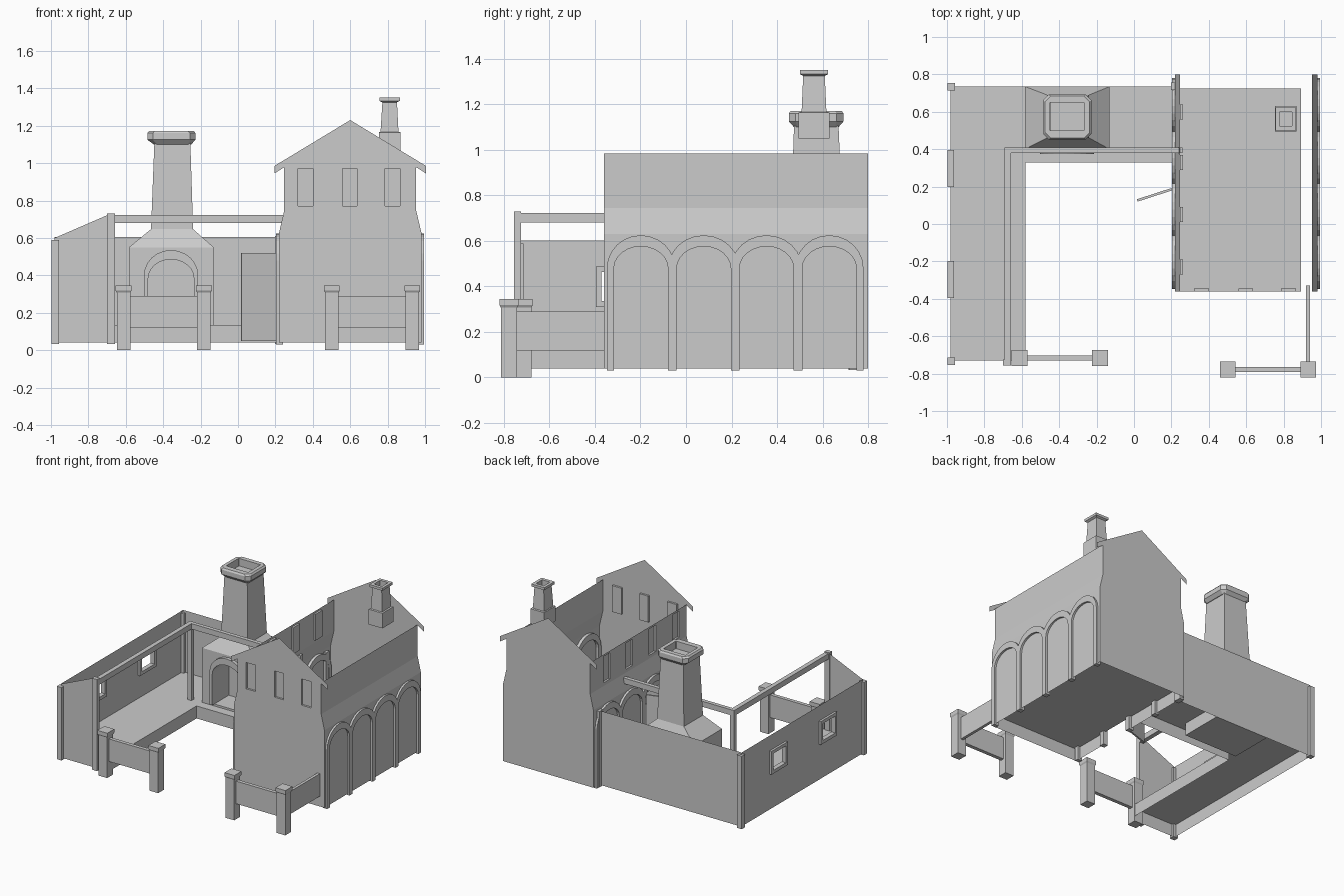
import bpy, bmesh, math
from mathutils import Vector

if "Cube" in bpy.data.objects:
    bpy.data.objects.remove(bpy.data.objects["Cube"])


def finish(bm, name, closed=True):
    if closed:
        bmesh.ops.recalc_face_normals(bm, faces=bm.faces)
    me = bpy.data.meshes.new(name)
    bm.to_mesh(me)
    bm.free()
    ob = bpy.data.objects.new(name, me)
    bpy.context.collection.objects.link(ob)
    return ob


def box(name, x0, x1, y0, y1, z0, z1):
    return loft(name, [(x0, x1, y0, y1, z0, 0), (x0, x1, y0, y1, z1, 0)])


def poly(name, pts):
    bm = bmesh.new()
    bm.faces.new([bm.verts.new(p) for p in pts])
    return finish(bm, name, False)


def loft(name, rings):
    """Stack of rectangles (x0, x1, y0, y1, z, corner chamfer)."""
    bm = bmesh.new()
    loops = []
    for x0, x1, y0, y1, z, c in rings:
        if c:
            p = [(x0 + c, y0), (x1 - c, y0), (x1, y0 + c), (x1, y1 - c),
                 (x1 - c, y1), (x0 + c, y1), (x0, y1 - c), (x0, y0 + c)]
        else:
            p = [(x0, y0), (x1, y0), (x1, y1), (x0, y1)]
        loops.append([bm.verts.new((x, y, z)) for x, y in p])
    for a, b in zip(loops, loops[1:]):
        n = len(a)
        for i in range(n):
            bm.faces.new((a[i], a[(i + 1) % n], b[(i + 1) % n], b[i]))
    bm.faces.new(loops[0])
    bm.faces.new(loops[-1])
    return finish(bm, name)


def panel(name, us, vs, f, holes, push=None):
    """Thin wall of cells; hole cells are left open or become recessed pockets."""
    bm = bmesh.new()
    for i in range(len(us) - 1):
        for j in range(len(vs) - 1):
            q = [f(us[i], vs[j]), f(us[i + 1], vs[j]), f(us[i + 1], vs[j + 1]), f(us[i], vs[j + 1])]
            if (i, j) not in holes:
                bm.faces.new([bm.verts.new(p) for p in q])
            elif push:
                a = [bm.verts.new(p) for p in q]
                b = [bm.verts.new(Vector(p) + Vector(push)) for p in q]
                bm.faces.new(b)
                for k in range(4):
                    bm.faces.new((a[k], a[(k + 1) % 4], b[(k + 1) % 4], b[k]))
    bmesh.ops.remove_doubles(bm, verts=bm.verts, dist=1e-5)
    return finish(bm, name)


def arch_line(c, a, b, spring, base, n=12):
    return ([(c - a, base)] +
            [(c - a * math.cos(math.pi * t / n), spring + b * math.sin(math.pi * t / n)) for t in range(n + 1)] +
            [(c + a, base)])


def extrude(bm, faces, vec):
    g = bmesh.ops.extrude_face_region(bm, geom=faces)
    bmesh.ops.translate(bm, vec=vec, verts=[v for v in g['geom'] if isinstance(v, bmesh.types.BMVert)])


def arch(name, outer, inner, f, vec):
    bm = bmesh.new()
    o = [bm.verts.new(f(*p)) for p in outer]
    i = [bm.verts.new(f(*p)) for p in inner]
    faces = [bm.faces.new((o[k], o[k + 1], i[k + 1], i[k])) for k in range(len(o) - 1)]
    extrude(bm, faces, vec)
    return finish(bm, name)


# --- house walls: wide foot, narrower upper storey ---
HX, F, B = 0.6, -0.36, 0.8


def half(z):
    return 0.38 if z <= 0.63 else 0.353


levels = [0.04, 0.52, 0.63, 0.745, 0.77, 0.97, 0.985]
for name, y in (("front", F), ("back", B)):
    def fx(u, v, y=y):
        return (max(HX - half(v), min(HX + half(v), u)), y, v)
    panel(name + "_wall", [0.2, 0.32, 0.4, 0.56, 0.635, 0.785, 0.865, 1.0], levels, fx,
          {(1, 4), (3, 4), (5, 4)} if y == F else set(), (0, 0.015, 0))
    poly(name + "_gable", [(HX - .353, y, .985), (HX + .353, y, .985), (HX, y, 1.2)])
    for s in (-1, 1):
        poly(name + "_rake", [(HX, y, 1.2), (HX, y, 1.23), (HX + s * .405, y, .985), (HX + s * .405, y, .945)])

# left wall has four recessed windows and a doorway
panel("left_wall", [F, -.27, -.19, -.045, .01, .09, .2, .29, .37, .56, .64, B], levels,
      lambda u, v: (HX - half(v), u, v), {(1, 4), (4, 4), (7, 4), (9, 4)}, (0.015, 0, 0))
lw = bpy.data.objects["left_wall"]
bm = bmesh.new()
bm.from_mesh(lw.data)
door = [f for f in bm.faces if -.045 < f.calc_center_median().y < .2 and f.calc_center_median().z < .5]
bmesh.ops.delete(bm, geom=door, context='FACES')
bm.to_mesh(lw.data)
bm.free()
panel("right_wall", [F, B], [0.04, 0.63, 0.745, 0.985], lambda u, v: (HX + half(v), u, v), set())
poly("house_floor", [(.22, F, .135), (.893, F, .135), (.893, .725, .135), (.22, .725, .135)])

# --- side arcades ---
for side, x in (("left", 0.203), ("right", 0.957)):
    for k in range(4):
        c = -0.198 + 0.276 * k
        arch(side + "_arch", arch_line(c, .156 if 0 < k < 3 else .15, .145, .48, .03),
             arch_line(c, .119, .096, .48, .03), lambda u, v, x=x: (x, u, v), (0.038, 0, 0))

# open door
poly_door = [(.02, .12), (.205, .18), (.2, .192), (.015, .132)]
bm = bmesh.new()
extrude(bm, [bm.faces.new([bm.verts.new((x, y, .05)) for x, y in poly_door])], (0, 0, .47))
finish(bm, "door")

# --- roof chimney ---
loft("roof_chimney", [(.754, .87, .495, .63, 1.05, 0), (.754, .87, .495, .63, 1.165, 0),
                      (.762, .858, .508, .617, 1.167, 0), (.772, .85, .515, .61, 1.325, 0),
                      (.756, .866, .501, .624, 1.333, 0), (.756, .866, .501, .624, 1.352, 0),
                      (.778, .844, .525, .6, 1.352, 0), (.778, .844, .525, .6, 1.3, 0)])

# --- yard platform: open underneath ---
L = [(-.98, -.73), (-.58, -.73), (-.58, .33), (.22, .33), (.22, .735), (-.98, .735)]
poly("yard_floor", [(x, y, .135) for x, y in L])
for (xa, ya), (xb, yb) in zip(L[:3], L[1:4]):
    poly("yard_skirt", [(xa, ya, .04), (xb, yb, .04), (xb, yb, .135), (xa, ya, .135)])

# yard walls
poly("yard_back_wall", [(-.98, .735, .04), (.22, .735, .04), (.22, .735, .605), (-.98, .735, .605)])
poly("yard_end_wall", [(-.98, -.73, .04), (-.68, -.73, .04), (-.68, -.73, .73), (-.98, -.73, .6)])
panel("yard_left_wall", [-.73, -.375, -.22, .22, .375, .735], [.04, .335, .465, .602],
      lambda u, v: (-.98, u, v), {(1, 1), (3, 1)})
for c in (-.297, .297):
    def fr(u, v):
        return (-.997, u, v)
    o = [(c - .098, .31), (c + .098, .31), (c + .098, .487), (c - .098, .487), (c - .098, .31)]
    i = [(c - .075, .335), (c + .075, .335), (c + .075, .463), (c - .075, .463), (c - .075, .335)]
    arch("yard_window_frame", o, i, fr, (.034, 0, 0))

# posts and beams
for y in (-.735, .735):
    box("corner_post", -.998, -.957, y - .02, y + .02, .033, .588)
box("junction_post", .198, .24, .717, .757, .033, .61)
box("front_post", -.70, -.658, -.757, -.725, .033, .73)
box("inner_post", -.692, -.658, .38, .41, .135, .68)
box("side_beam", -.692, -.658, -.745, .41, .68, .722)
box("back_beam", -.665, .26, .38, .41, .68, .722)

# --- fireplace with tall stack ---
body = loft("fireplace", [(-.583, -.13, .4, .735, .04, 0), (-.583, -.13, .4, .735, .55, 0),
                          (-.465, -.24, .46, .69, .647, 0), (-.447, -.255, .475, .67, 1.115, 0)])
loft("fireplace_cap", [(-.45, -.25, .475, .67, 1.1, .015), (-.485, -.227, .452, .692, 1.125, .03),
                       (-.485, -.227, .452, .692, 1.16, .03), (-.475, -.237, .46, .684, 1.172, .03),
                       (-.45, -.265, .5, .65, 1.172, .003), (-.45, -.265, .5, .65, 1.1, .003)])


def ff(u, v):
    return (u, .375, v)


inner = arch_line(-.358, .122, .1, .385, .15)
bm = bmesh.new()
extrude(bm, [bm.faces.new([bm.verts.new(ff(*p)) for p in inner])], (0, .2, 0))
cutter = finish(bm, "firebox_cutter")
cutter.hide_render = True
mod = body.modifiers.new("firebox", 'BOOLEAN')
mod.operation, mod.object, mod.solver = 'DIFFERENCE', cutter, 'EXACT'
bpy.context.view_layer.objects.active = body
bpy.ops.object.modifier_apply(modifier=mod.name)
bpy.data.objects.remove(cutter)
arch("fireplace_arch", arch_line(-.358, .145, .135, .4, .15), inner, ff, (0, .03, 0))

# --- front fences ---
for x, y in ((-.612, -.716), (-.182, -.716), (.502, -.778), (.932, -.778)):
    loft("fence_post", [(x - a, x + a, y - a, y + a, z, 0) for a, z in
                        ((.036, 0), (.036, .308), (.042, .318), (.042, .345))])
box("left_fence_panel", -.58, -.215, -.73, -.702, .118, .29)
box("right_fence_panel", .535, .9, -.792, -.764, .118, .29)
box("side_fence_panel", .92, .942, -.745, -.33, .118, .29)
